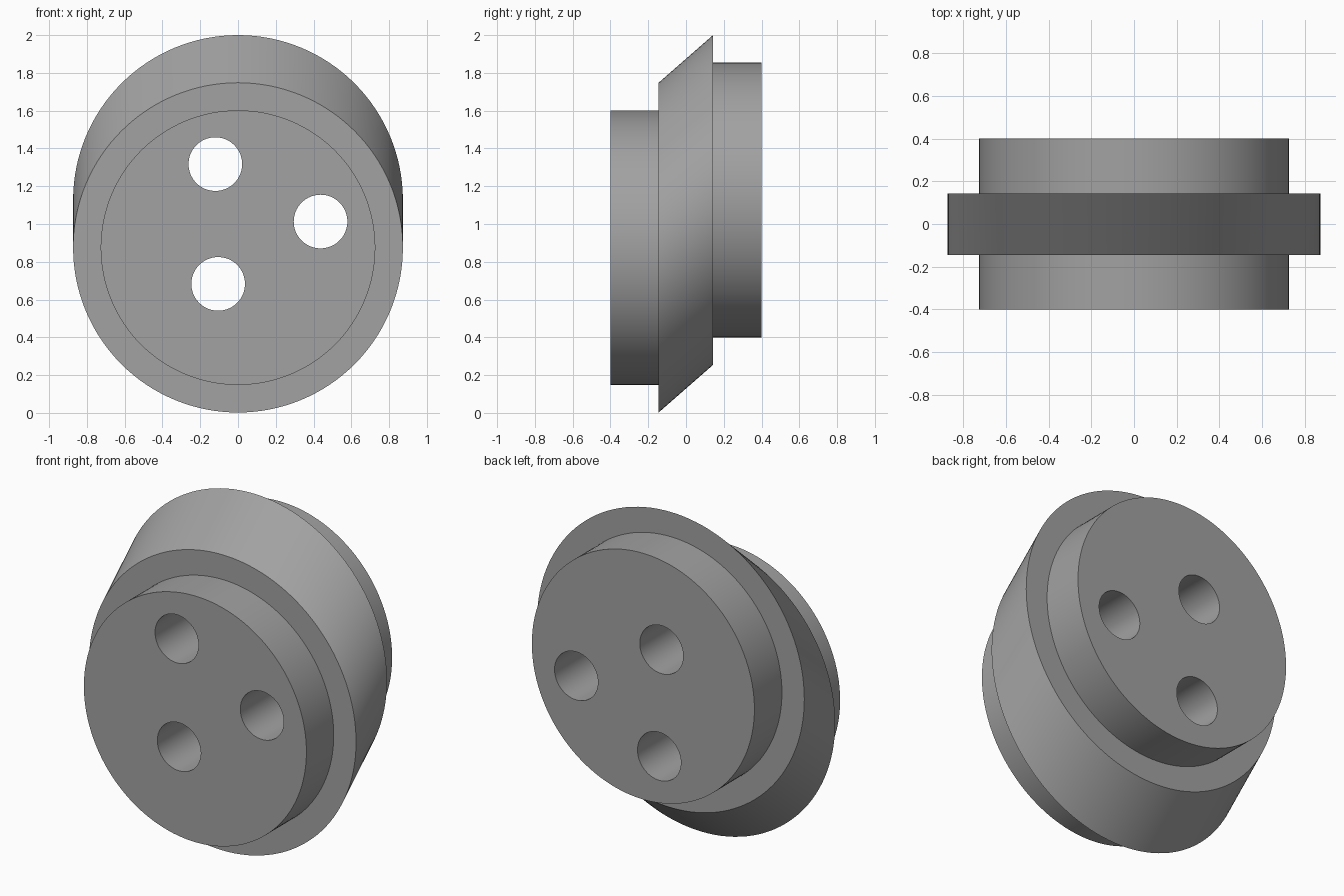
import bpy, bmesh, math

if "Cube" in bpy.data.objects:
    bpy.data.objects.remove(bpy.data.objects["Cube"])

SEG = 128

steel = bpy.data.materials.new("plain_grey")
steel.diffuse_color = (0.36, 0.36, 0.36, 1)
steel.use_nodes = True
steel.node_tree.nodes["Principled BSDF"].inputs["Base Color"].default_value = steel.diffuse_color


def loft(name, rings, seg):
    """Solid skinned through circles given as (y, centre x, centre z, radius)."""
    bm = bmesh.new()
    loops = []
    for y, cx, cz, r in rings:
        loops.append([bm.verts.new((cx + r * math.cos(math.tau * i / seg), y,
                                    cz + r * math.sin(math.tau * i / seg)))
                      for i in range(seg)])
    for a, b in zip(loops, loops[1:]):
        for i in range(seg):
            j = (i + 1) % seg
            bm.faces.new((a[i], a[j], b[j], b[i]))
    bm.faces.new(loops[0])
    bm.faces.new(loops[-1])
    bmesh.ops.recalc_face_normals(bm, faces=bm.faces)
    mesh = bpy.data.meshes.new(name)
    bm.to_mesh(mesh)
    bm.free()
    mesh.materials.append(steel)
    obj = bpy.data.objects.new(name, mesh)
    bpy.context.collection.objects.link(obj)
    return obj


# Offset coupling: low front disc, slanted flange, high back disc
LOW, HIGH = 0.875, 1.127
body = loft("offset_coupling", [
    (-0.40, 0, LOW, 0.727),
    (-0.145, 0, LOW, 0.727),
    (-0.145, 0, LOW, 0.873),
    (0.143, 0, HIGH, 0.873),
    (0.143, 0, HIGH, 0.727),
    (0.40, 0, HIGH, 0.727),
], SEG)

# Three straight through holes
for x, z in [(-0.12, 1.317), (0.437, 1.013), (-0.105, 0.683)]:
    cutter = loft("hole_cutter", [(-0.6, x, z, 0.142), (0.6, x, z, 0.142)], 64)
    cutter.hide_render = True
    mod = body.modifiers.new("hole", 'BOOLEAN')
    mod.operation = 'DIFFERENCE'
    mod.solver = 'EXACT'
    mod.object = cutter
    bpy.context.view_layer.objects.active = body
    bpy.ops.object.modifier_apply(modifier=mod.name)
    bpy.data.objects.remove(cutter)

# Smooth walls, sharp rims
bpy.ops.object.select_all(action='DESELECT')
body.select_set(True)
bpy.context.view_layer.objects.active = body
bpy.ops.object.shade_smooth_by_angle(angle=math.radians(30))
